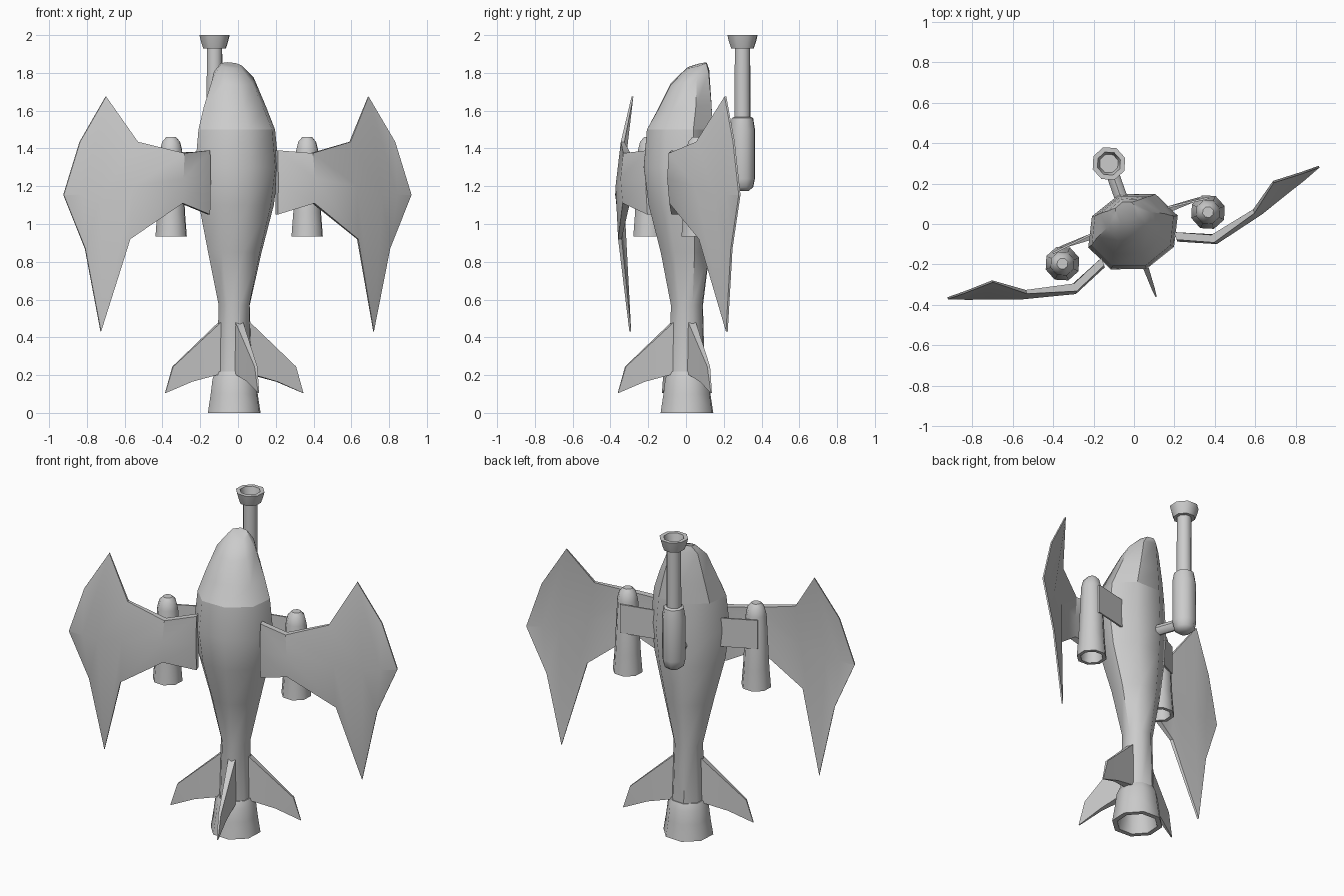
import bpy, bmesh, math
from mathutils import Matrix

if "Cube" in bpy.data.objects:
    bpy.data.objects.remove(bpy.data.objects["Cube"])

# The ship is symmetric in a local frame (u = wing side, v = back) that is turned about z
PLACE = Matrix.Translation((-0.02, 0.005, 0)) @ Matrix.Rotation(math.radians(19.5), 4, 'Z')


def finish(name, bm, angle=45):
    bmesh.ops.remove_doubles(bm, verts=bm.verts, dist=1e-5)
    bmesh.ops.recalc_face_normals(bm, faces=bm.faces)
    bm.transform(PLACE)
    me = bpy.data.meshes.new(name)
    bm.to_mesh(me)
    bm.free()
    ob = bpy.data.objects.new(name, me)
    bpy.context.collection.objects.link(ob)
    bpy.ops.object.select_all(action='DESELECT')
    ob.select_set(True)
    bpy.context.view_layer.objects.active = ob
    bpy.ops.object.shade_smooth_by_angle(angle=math.radians(angle))
    return ob


def loft(name, rings, n=8, angle=45):
    """Skin elliptical rings (z, cu, cv, ru, rv, tilt) and cap both ends."""
    bm = bmesh.new()
    loops = []
    for z, cu, cv, ru, rv, tilt in rings:
        loop = []
        for i in range(n):
            a = 2 * math.pi * i / n
            dv = rv * math.sin(a)
            loop.append(bm.verts.new((cu + ru * math.cos(a), cv + dv, z + tilt * dv)))
        loops.append(loop)
    for a, b in zip(loops, loops[1:]):
        for i in range(n):
            j = (i + 1) % n
            bm.faces.new((a[i], a[j], b[j], b[i]))
    bm.faces.new(loops[0])
    bm.faces.new(loops[-1])
    return finish(name, bm, angle)


def turned(name, u, v, profile, n=8, angle=45):
    """Round part from a (radius, z) profile."""
    return loft(name, [(z, u, v, r, r, 0) for r, z in profile], n, angle)


def shell(name, front, back, angle=35):
    """Closed slab between two matching grids of points."""
    bm = bmesh.new()
    F = [[bm.verts.new(p) for p in row] for row in front]
    B = [[bm.verts.new(p) for p in row] for row in back]
    rows, cols = len(F), len(F[0])
    for g in (F, B):
        for i in range(rows - 1):
            for j in range(cols - 1):
                bm.faces.new((g[i][j], g[i + 1][j], g[i + 1][j + 1], g[i][j + 1]))
    rim = [(i, 0) for i in range(rows)] + [(rows - 1, j) for j in range(1, cols)]
    rim += [(i, cols - 1) for i in range(rows - 2, -1, -1)] + [(0, j) for j in range(cols - 2, 0, -1)]
    for (a, b), (c, d) in zip(rim, rim[1:] + rim[:1]):
        bm.faces.new((F[a][b], F[c][d], B[c][d], B[a][b]))
    return finish(name, bm, angle)


# Fuselage
loft("fuselage", [
    (0.20, 0, 0, 0.100, 0.100, 0),
    (0.57, 0, 0, 0.087, 0.090, 0),
    (0.85, 0, -0.010, 0.150, 0.137, 0),
    (1.10, 0, -0.035, 0.210, 0.180, 0),
    (1.30, 0, -0.045, 0.235, 0.197, 0),
    (1.50, 0, -0.040, 0.215, 0.185, 0)])

# Cockpit nose
loft("cockpit", [
    (1.50, 0, -0.040, 0.215, 0.185, 0),
    (1.62, 0, -0.012, 0.175, 0.150, 0.10),
    (1.775, 0, 0.015, 0.115, 0.110, 0.40),
    (1.84, 0, 0.055, 0.060, 0.055, 0.30)])

# Main nozzle, hollow underneath
turned("main_nozzle", 0, 0, [(0.105, 0.22), (0.122, 0.18), (0.132, 0.10), (0.148, 0.0),
                             (0.118, 0.0), (0.095, 0.12)])

# Wing stations: top, middle, bottom points of the front skin, and edge / middle thickness
STATIONS = [
    ((0.19, -0.155, 1.39), (0.19, -0.165, 1.22), (0.19, -0.155, 1.05), 0.04, 0.05),
    ((0.36, -0.23, 1.375), (0.37, -0.242, 1.24), (0.37, -0.23, 1.11), 0.04, 0.05),
    ((0.597, -0.16, 1.435), (0.63, -0.178, 1.20), (0.64, -0.16, 0.92), 0.02, 0.045),
    ((0.737, -0.05, 1.675), (0.79, -0.122, 1.15), (0.766, -0.052, 0.43), 0.01, 0.035),
    ((0.885, -0.055, 1.435), (0.885, -0.09, 1.155), (0.856, -0.057, 0.87), 0.01, 0.025)]
TIP = (0.975, -0.055, 1.155)

for side, s in (("left", -1), ("right", 1)):
    # Wing
    front, back = [], []
    for top, mid, bot, te, tm in STATIONS:
        front.append([(s * p[0], p[1], p[2]) for p in (top, mid, bot)])
        back.append([(s * p[0], p[1] + t, p[2]) for p, t in ((top, te), (mid, tm), (bot, te))])
    for grid, dv in ((front, 0), (back, 0.01)):
        grid.append([(s * TIP[0], TIP[1] + dv, TIP[2] + dz) for dz in (0.004, 0, -0.004)])
    shell(side + "_wing", front, back)

    # Engine pod, hollow underneath
    turned(side + "_engine_pod", s * 0.382, -0.078, [
        (0.028, 1.46), (0.050, 1.435), (0.062, 1.39), (0.078, 1.06), (0.088, 0.935),
        (0.066, 0.935), (0.058, 1.03)])

    # Thin brace from the body to the pod
    brace = [[(s * 0.18, 0.018, z), (s * 0.41, -0.008, z)] for z in (1.38, 1.20)]
    shell(side + "_brace", brace, [[(u, v - 0.01, z) for u, v, z in row] for row in brace])

# Three tail fins: outline as (radius, z, half thickness)
OUTLINE = [[(0.07, 0.49, 0.022), (0.07, 0.21, 0.03)],
           [(0.345, 0.245, 0.008), (0.24, 0.165, 0.012)],
           [(0.388, 0.105, 0.003), (0.386, 0.105, 0.003)]]
for name, deg in (("left_fin", 180), ("right_fin", 0), ("belly_fin", -90)):
    c, d = math.cos(math.radians(deg)), math.sin(math.radians(deg))
    faces = [[[(r * c - k * t * d, r * d + k * t * c, z) for r, z, t in row]
              for row in OUTLINE] for k in (1, -1)]
    shell(name, *faces)

# Back cannon: housing, barrel, hollow muzzle
GUN = 0.312
turned("cannon_housing", 0, GUN, [(0.035, 1.175), (0.060, 1.195), (0.070, 1.24),
                                  (0.070, 1.50), (0.060, 1.56), (0.040, 1.57)])
turned("cannon_barrel", 0, GUN, [(0.045, 1.54), (0.043, 1.95)])
turned("cannon_muzzle", 0, GUN, [(0.045, 1.93), (0.064, 1.93), (0.076, 1.965), (0.085, 2.0),
                                 (0.060, 2.0), (0.048, 1.95)])

# Strut joining the cannon to the body
bm = bmesh.new()
bmesh.ops.create_cone(bm, cap_ends=True, segments=8, radius1=0.032, radius2=0.032, depth=0.20,
                      matrix=Matrix.Translation((0, 0.21, 1.24)) @ Matrix.Rotation(math.pi / 2, 4, 'X'))
finish("cannon_strut", bm)
